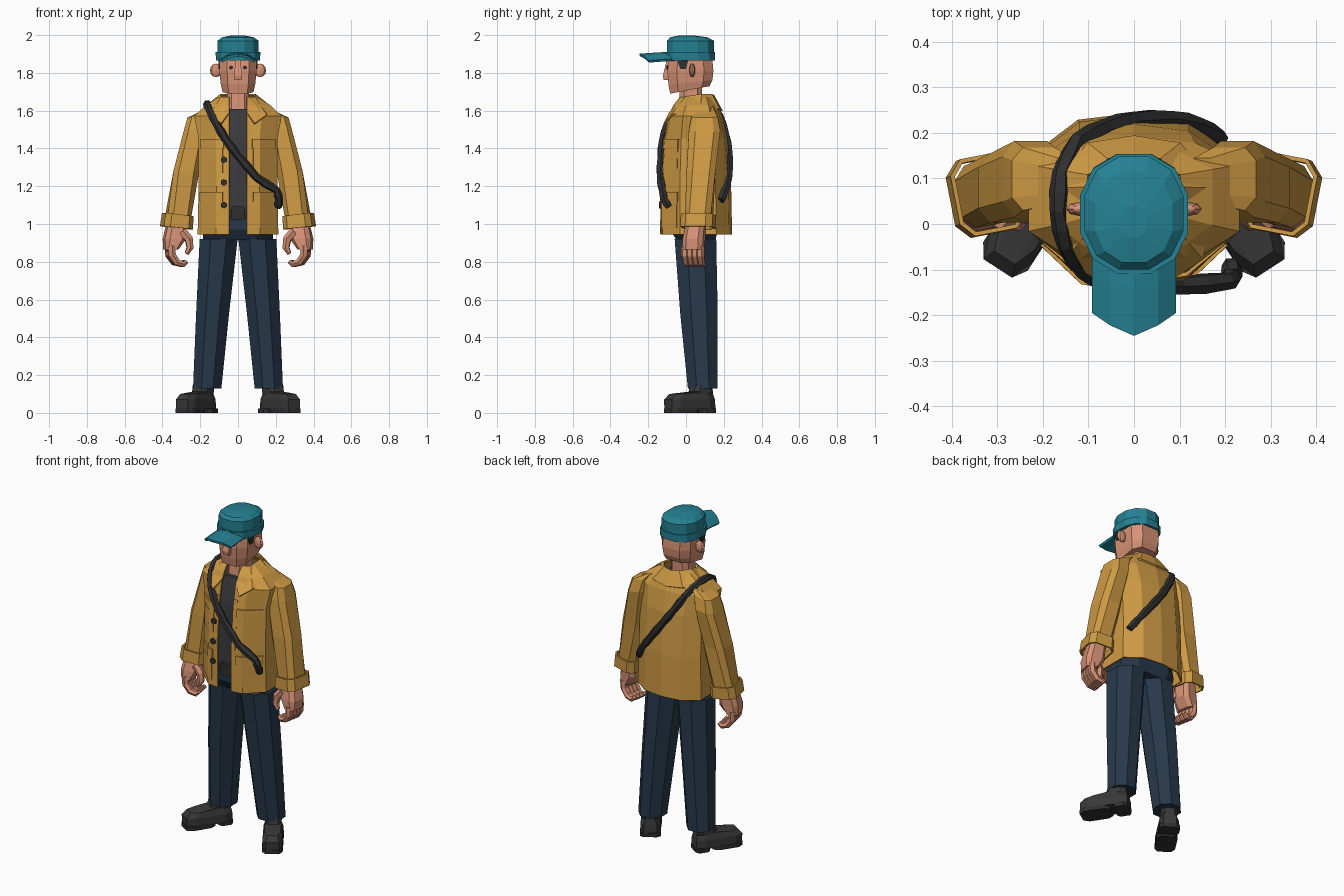
import bpy, bmesh, math
from mathutils import Vector, Matrix
from mathutils.bvhtree import BVHTree


def material(name, rgb):
    m = bpy.data.materials.new(name)
    m.diffuse_color = (*rgb, 1)
    return m


JACKET = material("ochre cloth", (0.62, 0.325, 0.058))
DENIM = material("navy cloth", (0.021, 0.040, 0.070))
SKIN = material("skin", (0.68, 0.29, 0.18))
TEAL = material("teal cloth", (0.018, 0.22, 0.29))
SHIRT = material("charcoal cloth", (0.045, 0.045, 0.050))
BLACK = material("black leather", (0.028, 0.028, 0.030))
SHOE = material("dark grey leather", (0.040, 0.040, 0.040))


def finish(name, bm, mat, mirror=False, solid=0.0, matrix=None):
    bmesh.ops.recalc_face_normals(bm, faces=bm.faces)
    if matrix:
        bm.transform(matrix)
    me = bpy.data.meshes.new(name)
    bm.to_mesh(me)
    bm.free()
    me.materials.append(mat)
    ob = bpy.data.objects.new(name, me)
    bpy.context.collection.objects.link(ob)
    if mirror:
        ob.modifiers.new("mirror", 'MIRROR')
    if solid:
        s = ob.modifiers.new("thickness", 'SOLIDIFY')
        s.thickness, s.offset = solid, 0
    return ob


def loft(name, rings, mat, closed=True, cap=True, **kw):
    """Skin a list of equal-length point rows."""
    bm = bmesh.new()
    rows = [[bm.verts.new(p) for p in r] for r in rings]
    n = len(rows[0])
    for a, b in zip(rows, rows[1:]):
        for i in range(n if closed else n - 1):
            j = (i + 1) % n
            bm.faces.new((a[i], a[j], b[j], b[i]))
    if closed and cap:
        bm.faces.new(rows[0])
        bm.faces.new(rows[-1])
    return finish(name, bm, mat, **kw)


def ring(x0, x1, y0, y1, z, n=8, e=0.6, tilt=0.0, pitch=0.0):
    """Horizontal rounded-box section; tilt raises the +x side, pitch the +y side."""
    pts = []
    top = math.cos(math.pi / n) ** e
    for i in range(n):
        a = 2 * math.pi * (i + 0.5) / n
        c, s = (math.copysign(abs(v) ** e, v) / top for v in (math.cos(a), math.sin(a)))
        pts.append(((x0 + x1) / 2 + c * (x1 - x0) / 2,
                    (y0 + y1) / 2 + s * (y1 - y0) / 2, z + tilt * c + pitch * s))
    return pts


def sym(w, y0, y1, z, **kw):
    return ring(-w, w, y0, y1, z, **kw)


def tube(name, pts, radii, mat, n=6, ref=(0, 1, 0), **kw):
    """Sweep an n-sided section along a path."""
    P = [Vector(p) for p in pts]
    rings = []
    for i, p in enumerate(P):
        t = (P[min(i + 1, len(P) - 1)] - P[max(i - 1, 0)]).normalized()
        u = t.cross(Vector(ref)).normalized()
        v = t.cross(u)
        rings.append([p + radii[i] * (u * math.cos(k) + v * math.sin(k))
                      for k in (2 * math.pi * (j + 0.5) / n for j in range(n))])
    return loft(name, rings, mat, **kw)


# Trousers: two tapering legs and a hip block
loft("trouser_leg", [ring(0.088, 0.238, 0.01, 0.168, 0.13, e=1), ring(0.048, 0.222, -0.03, 0.168, 0.52, e=1),
                     ring(0.002, 0.203, -0.06, 0.16, 0.92, e=1)], DENIM, mirror=True)
loft("hips", [sym(0.185, -0.05, 0.155, 0.915, e=0.8), sym(0.188, -0.085, 0.17, 0.97),
              sym(0.17, -0.09, 0.17, 1.08)], DENIM)
loft("belt", [sym(0.174, -0.097, 0.174, 1.035), sym(0.172, -0.099, 0.174, 1.075)], BLACK)
tube("belt_buckle", [(0, -0.09, 1.058), (0, -0.118, 1.058)], [0.05] * 2, BLACK, n=4, ref=(0, 0, 1))

# Shirt
loft("shirt", [sym(0.165, -0.098, 0.16, 1.07), sym(0.16, -0.1, 0.16, 1.3),
               sym(0.15, -0.09, 0.15, 1.46), sym(0.11, -0.062, 0.12, 1.61)], SHIRT)

# Jacket body: right half profile, mirrored, open down the front
def half(z, w, f, b, o=0.046):
    d = b - f
    return [(o, f, z), (0.55 * w, f + 0.01, z), (w, f + 0.27 * d, z),
            (w, f + 0.78 * d, z), (0.58 * w, b - 0.015, z), (0, b, z)]


body = [half(0.945, 0.21, -0.13, 0.24), half(1.2, 0.205, -0.13, 0.235),
        half(1.45, 0.205, -0.112, 0.215), half(1.57, 0.228, -0.09, 0.19),
        half(1.625, 0.17, -0.065, 0.17), half(1.67, 0.10, -0.03, 0.145)]
jacket = loft("jacket_body", body, JACKET, closed=False, mirror=True, solid=0.008)
tree = BVHTree.FromPolygons([v.co.copy() for v in jacket.data.vertices],
                            [tuple(p.vertices) for p in jacket.data.polygons])


def front(x, z):
    hit = tree.ray_cast(Vector((abs(x), -1, z)), Vector((0, 1, 0)))[0]
    return hit.y if hit else -0.1


def patch(name, x0, x1, z0, z1, lift, thick):
    """Cloth piece lying on the jacket front, both sides."""
    xs = sorted({x0, x1, *(x for x in (0.113,) if x0 < x < x1)})
    loft(name, [[(x, front(x, z) - lift, z) for x in xs] for z in (z0, (z0 + z1) / 2, z1)],
         JACKET, closed=False, mirror=True, solid=thick)


patch("chest_pocket", 0.08, 0.19, 1.27, 1.41, 0.003, 0.010)
patch("chest_pocket_flap", 0.075, 0.195, 1.40, 1.45, 0.006, 0.014)
patch("lower_pocket", 0.085, 0.195, 0.98, 1.13, 0.003, 0.010)
patch("lower_pocket_flap", 0.08, 0.2, 1.12, 1.17, 0.006, 0.014)
patch("front_placket", 0.047, 0.072, 0.95, 1.5, 0.003, 0.008)
for z in (1.10, 1.22, 1.34, 1.45):
    y = front(0.07, z)
    tube("button", [(-0.075, y, z), (-0.075, y - 0.016, z)], [0.018] * 2, BLACK, ref=(0, 0, 1))

# Folded collar
loft("collar", [
    [(0.045, -0.085, 1.59), (0.085, 0.0, 1.672), (0.09, 0.08, 1.685), (0.05, 0.135, 1.685), (0, 0.145, 1.68)],
    [(0.088, -0.115, 1.53), (0.15, -0.075, 1.575), (0.178, 0.08, 1.615), (0.1, 0.175, 1.608), (0, 0.19, 1.598)],
], JACKET, closed=False, mirror=True, solid=0.010)

# Sleeves and turned cuffs; the forearm is twisted slightly inward
pivot = Matrix.Translation((0.325, 0.065, 0))
twist = pivot @ Matrix.Rotation(math.radians(-11), 4, 'Z') @ pivot.inverted()
wrist = [twist @ Vector(p) for p in ring(0.26, 0.387, -0.003, 0.135, 1.0)]
upper = ring(0.165, 0.288, 0.015, 0.182, 1.50, tilt=-0.01)
loft("sleeve_cap", [upper, ring(0.15, 0.268, 0.03, 0.168, 1.575, tilt=-0.012),
                    ring(0.12, 0.18, 0.045, 0.145, 1.618, tilt=-0.012)], JACKET, mirror=True)
loft("sleeve", [wrist, ring(0.205, 0.342, 0.003, 0.156, 1.28), upper], JACKET, cap=False, mirror=True)
loft("cuff", [ring(0.253, 0.4, -0.018, 0.145, 0.98, tilt=0.008, e=0.5),
              ring(0.248, 0.389, -0.016, 0.147, 1.05, tilt=0.008, e=0.5)],
     JACKET, cap=False, mirror=True, solid=0.010, matrix=twist)

# Hands: palm, four curled fingers, thumb
hand = dict(mirror=True, matrix=twist)
loft("palm", [ring(0.325, 0.395, -0.012, 0.098, 0.865), ring(0.285, 0.398, -0.01, 0.1, 0.92),
              ring(0.275, 0.37, 0.01, 0.105, 1.03)], SKIN, **hand)
for i in range(4):
    y = 0.002 + i * 0.027
    tube("finger", [(0.365, y, 0.885), (0.362, y, 0.835), (0.335, y, 0.797),
                    (0.30, y, 0.787), (0.283, y, 0.802)],
         [0.023, 0.022, 0.020, 0.017, 0.012], SKIN, **hand)
tube("thumb", [(0.305, 0.01, 0.96), (0.272, -0.002, 0.92), (0.267, -0.008, 0.875), (0.285, -0.008, 0.842)],
     [0.026, 0.024, 0.02, 0.012], SKIN, **hand)

# Neck and head
loft("neck", [sym(0.06, -0.045, 0.085, 1.56), sym(0.057, -0.03, 0.085, 1.74)], SKIN)
loft("head", [sym(0.082, -0.084, 0.125, 1.71, pitch=0.02), sym(0.092, -0.093, 0.14, 1.75, pitch=0.012),
              sym(0.098, -0.098, 0.145, 1.81), sym(0.096, -0.088, 0.137, 1.9)], SKIN)
loft("nose", [sym(0.019, -0.118, -0.08, 1.762, n=4), sym(0.022, -0.122, -0.08, 1.785, n=4),
              sym(0.012, -0.102, -0.08, 1.87, n=4)], SKIN)
bm = bmesh.new()
bmesh.ops.create_uvsphere(bm, u_segments=8, v_segments=6, radius=1)
finish("ear", bm, SKIN, mirror=True,
       matrix=Matrix.Translation((0.117, 0.033, 1.813)) @ Matrix.Diagonal((0.032, 0.016, 0.036, 1)))
for sx in (-1, 1):
    tube("eye", [(sx * 0.037, -0.09, 1.828), (sx * 0.037, -0.102, 1.828)],
         [0.011] * 2, BLACK, ref=(0, 0, 1))
loft("sideburn", [ring(0.085, 0.103, -0.03, 0.0, 1.82, n=4), ring(0.085, 0.104, -0.05, 0.015, 1.88, n=4)],
     BLACK, mirror=True)

# Cap: band, crown and peak
loft("cap_band", [sym(0.116, -0.106, 0.154, 1.866, n=12, e=0.85),
                  sym(0.119, -0.109, 0.154, 1.91, n=12, e=0.9)], TEAL)
loft("cap_crown", [sym(0.109, -0.1, 0.148, 1.90, n=12, e=0.9), sym(0.109, -0.1, 0.148, 1.97, n=12, e=0.9),
                   sym(0.085, -0.085, 0.115, 1.988, n=12, e=0.9), sym(0.03, -0.03, 0.04, 1.999, n=12, e=0.9)], TEAL)
loft("cap_peak", [[(x, y, 1.905 - 4.5 * x * x - d) for x, y in zip((0, 0.05, 0.088), ys)]
                  for d, ys in ((0.0, (-0.06, -0.05, -0.01)), (0.003, (-0.14, -0.13, -0.11)),
                                (0.010, (-0.245, -0.222, -0.195)))],
     TEAL, closed=False, mirror=True, solid=0.014)

# Shoes, turned outward
turn = Matrix.Translation((0.223, 0.02, 0)) @ Matrix.Rotation(math.radians(33), 4, 'Z')
loft("shoe_upper", [sym(0.056, -0.136, 0.138, 0.02, e=0.45), sym(0.055, -0.138, 0.135, 0.07, e=0.45),
                    sym(0.046, -0.112, 0.13, 0.1), sym(0.046, 0.01, 0.128, 0.112),
                    sym(0.046, 0.02, 0.125, 0.15)], SHOE, mirror=True, matrix=turn)
for name, y0, y1 in (("front_sole", -0.14, 0.035), ("heel", 0.055, 0.14)):
    loft(name, [sym(0.058, y0, y1, 0, e=0.5), sym(0.058, y0, y1, 0.024, e=0.5)],
         BLACK, mirror=True, matrix=turn)

# Shoulder strap: lumpy cord across chest, over the shoulder and down the back
path = [(0.212, -0.09, 1.09), (0.218, -0.115, 1.13), (0.205, -0.125, 1.178), (0.10, -0.137, 1.245),
        (0.0, -0.132, 1.36), (-0.06, -0.126, 1.44), (-0.115, -0.10, 1.53), (-0.15, -0.045, 1.60),
        (-0.165, 0.03, 1.635), (-0.16, 0.11, 1.63), (-0.125, 0.18, 1.575), (-0.06, 0.212, 1.47),
        (0.0, 0.228, 1.385), (0.08, 0.23, 1.28), (0.14, 0.215, 1.20), (0.19, 0.185, 1.125)]
fine = []
for a, b in zip(path, path[1:]):
    fine += [Vector(a), Vector(a).lerp(Vector(b), 0.5)]
fine.append(Vector(path[-1]))
tube("shoulder_strap", fine, [0.024 if i % 2 else 0.020 for i in range(len(fine))], BLACK, ref=(1, 0, 0))
